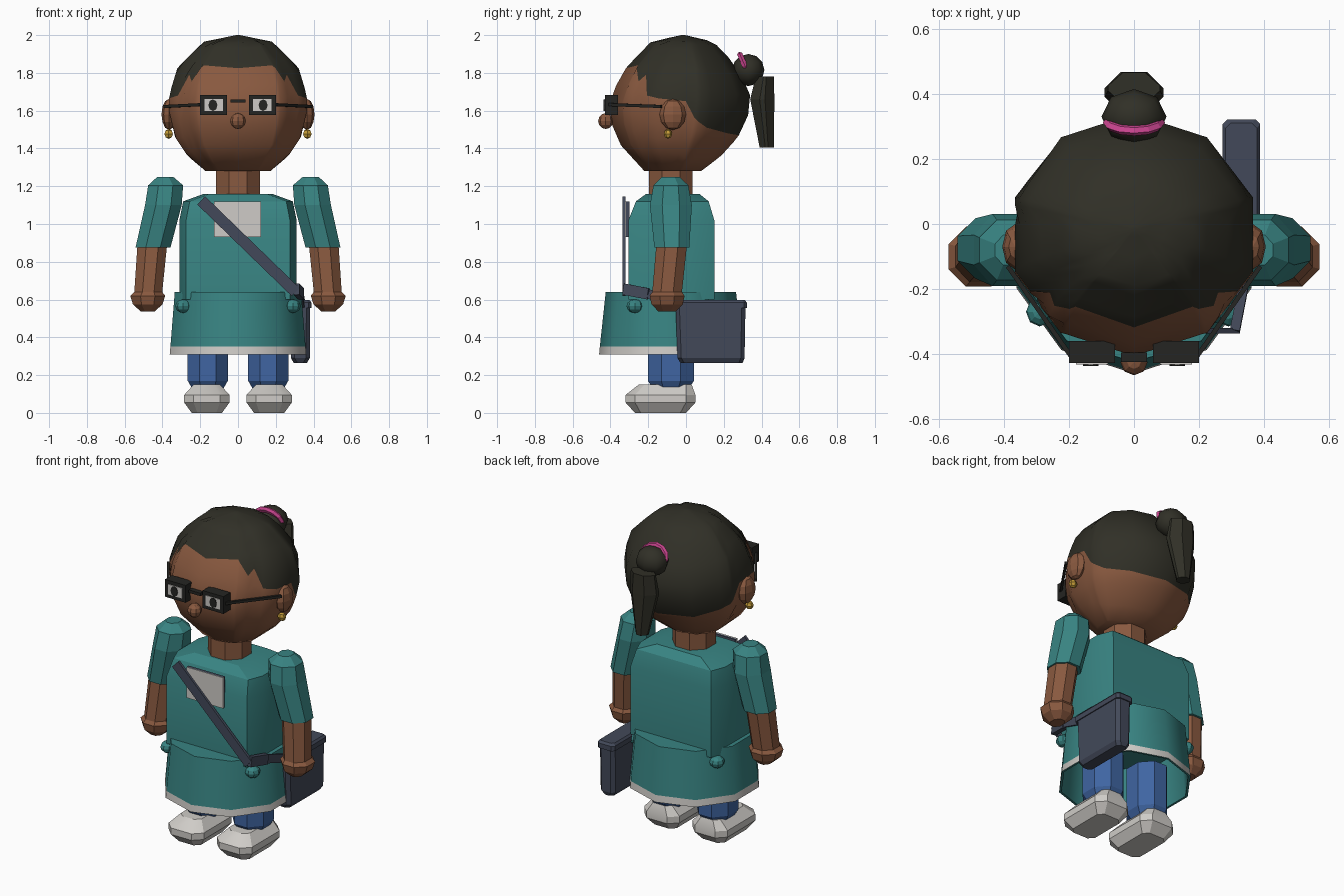
import bpy, bmesh, math
from mathutils import Vector, Matrix

if "Cube" in bpy.data.objects:
    bpy.data.objects.remove(bpy.data.objects["Cube"])

def material(name, r, g, b):
    m = bpy.data.materials.new(name)
    m.diffuse_color = (r, g, b, 1)
    m.use_nodes = True
    m.node_tree.nodes["Principled BSDF"].inputs["Base Color"].default_value = m.diffuse_color
    return m

SKIN = material("skin", .25, .10, .05)
HAIR = material("dark_hair", .03, .029, .02)
TEAL = material("teal_cloth", .04, .23, .225)
DENIM = material("blue_denim", .05, .13, .36)
PALE = material("pale_grey", .62, .60, .57)
SLATE = material("slate_bag", .055, .066, .1)
PINK = material("pink_tie", .60, .06, .28)
GOLD = material("gold", .55, .33, .04)
BLACK = material("black_frame", .018, .018, .016)

def finish(name, bm, mats, smooth):
    bmesh.ops.recalc_face_normals(bm, faces=bm.faces)
    me = bpy.data.meshes.new(name)
    bm.to_mesh(me)
    bm.free()
    for m in mats:
        me.materials.append(m)
    ob = bpy.data.objects.new(name, me)
    bpy.context.collection.objects.link(ob)
    if smooth:
        bpy.ops.object.select_all(action='DESELECT')
        ob.select_set(True)
        bpy.context.view_layer.objects.active = ob
        bpy.ops.object.shade_smooth_by_angle(angle=math.radians(smooth))
    return ob

def loft(name, rings, *mats, bands=None, smooth=0):
    """Skin a stack of equal-length rings and cap both ends."""
    bm = bmesh.new()
    vs = [[bm.verts.new(p) for p in ring] for ring in rings]
    n = len(vs[0])
    for i in range(len(vs) - 1):
        for j in range(n):
            k = (j + 1) % n
            f = bm.faces.new((vs[i][j], vs[i][k], vs[i + 1][k], vs[i + 1][j]))
            f.material_index = bands[i] if bands else 0
    bm.faces.new(vs[0]).material_index = bands[0] if bands else 0
    bm.faces.new(vs[-1]).material_index = bands[-1] if bands else 0
    return finish(name, bm, mats, smooth)

def ring(cx, cy, z, rx, ry, n=8, turn=.5):
    a = [2 * math.pi * (i + turn) / n for i in range(n)]
    return [(cx + rx * math.sin(t), cy - ry * math.cos(t), z) for t in a]

def rect8(cx, hx, y0, y1, z, cx_in, cy_in):
    """Rectangle with cut corners."""
    a, b = hx - cx_in, hx
    c, d = y0 + cy_in, y1 - cy_in
    pts = [(-a, y0), (a, y0), (b, c), (b, d), (a, y1), (-a, y1), (-b, d), (-b, c)]
    return [(cx + x, y, z) for x, y in pts]

def ball(name, loc, scale, mat, seg=8, rings=6, smooth=0):
    bm = bmesh.new()
    bmesh.ops.create_uvsphere(bm, u_segments=seg, v_segments=rings, radius=1,
                              matrix=Matrix.Translation(loc) @ Matrix.Diagonal((*scale, 1)))
    return finish(name, bm, [mat], smooth)

def box(name, lo, hi, mat):
    r = lambda z: [(lo[0], lo[1], z), (hi[0], lo[1], z), (hi[0], hi[1], z), (lo[0], hi[1], z)]
    return loft(name, [r(lo[2]), r(hi[2])], mat)

def beam(name, p, q, side, w, t, mat):
    """Flat bar from p to q, w wide along side and t thick."""
    p, q = Vector(p), Vector(q)
    s = Vector(side).normalized() * w / 2
    u = (q - p).cross(s).normalized() * t / 2
    return loft(name, [[e + s + u, e - s + u, e - s - u, e + s - u] for e in (p, q)], mat)

# Head: ten-sided egg (z, rx, ry, y centre) split by a zigzag hairline
EGG = [(1.28, .18, .15, -.07), (1.36, .28, .245, -.06), (1.46, .35, .325, -.05),
       (1.6, .384, .375, -.035), (1.68, .384, .37, -.03), (1.83, .336, .295, -.02),
       (1.965, .19, .165, -.02), (2.0, .01, .01, -.015)]
HAIRLINE = [(0, 1.825), (34, 1.84), (36, 1.825), (45, 1.755), (51, 1.79), (60, 1.68),
            (72, 1.665), (95, 1.65), (104, 1.56), (108, 1.54), (118, 1.51), (144, 1.48), (180, 1.47)]

def head_point(deg, z):
    for a, b in zip(EGG, EGG[1:]):
        if z <= b[0] + 1e-6:
            break
    f = (z - a[0]) / (b[0] - a[0])
    rx, ry, cy = (a[i] + (b[i] - a[i]) * f for i in (1, 2, 3))
    k = math.cos(math.radians(18)) / math.cos(math.radians(deg % 36 - 18))
    t = math.radians(deg)
    return (rx * k * math.sin(t), cy - ry * k * math.cos(t), z)

line = HAIRLINE + [(360 - a, z) for a, z in HAIRLINE[-2:0:-1]]
hair_f = [0, .2, .4, .6, .78, .9, .95, .98, 1]
skin_f = [0, .25, .45, .65, .83, 1]
rows = [[head_point(a, 1.28 + (z - 1.28) * f) for a, z in line] for f in skin_f]
rows += [[head_point(a, z + (2 - z) * f) for a, z in line] for f in hair_f[1:]]
loft("head", rows, SKIN, HAIR, bands=[0] * 5 + [1] * 8, smooth=60)
ball("nose", (0, -.425, 1.545), (.042, .04, .042), SKIN)

# Ponytail
ball("hair_bun", (0, .33, 1.815), (.1, .085, .085), HAIR, 8, 6, 50)
loft("ponytail", [rect8(0, .04, .39, .465, 1.405, .025, .03), rect8(0, .09, .34, .468, 1.66, .05, .05),
                  rect8(0, .08, .37, .465, 1.78, .045, .04)], HAIR)
bpy.ops.mesh.primitive_torus_add(major_segments=12, minor_segments=6, major_radius=.06, minor_radius=.02,
                                 location=(0, .312, 1.838), rotation=(math.radians(-66), 0, 0))
tie = bpy.context.object
tie.name = "hair_tie"
tie.scale = (1.2, 1, .8)
tie.data.materials.append(PINK)

# Neck and torso
loft("neck", [ring(0, -.08, z, .125, .125) for z in (1.1, 1.34)], SKIN)
loft("torso", [rect8(0, .31, -.305, .15, .6, .035, .11), rect8(0, .31, -.305, .15, 1.02, .035, .11),
               rect8(0, .29, -.265, .12, 1.12, .035, .09), rect8(0, .18, -.21, .07, 1.16, .03, .07)],
     TEAL, smooth=28)

# Skirt: open underneath, pale hem outside
sk = lambda z, rx, ry: ring(0, -.08, z, rx, ry, 10, 0)
loft("skirt", [sk(.6, .34, .335), sk(.31, .366, .366), sk(.31, .38, .38), sk(.352, .376, .376), sk(.64, .352, .345)],
     TEAL, PALE, bands=[0, 0, 1, 0], smooth=40)

# Name badge
box("badge_frame", (-.127, -.318, .93), (.122, -.3, 1.12), SLATE)
box("badge_back", (-.127, -.322, .93), (.122, -.312, 1.12), PALE)

# Shoulder bag with lid and strap
loft("bag", [rect8(.33, .035, -.03, .30, .265, .02, .02), rect8(.33, .05, -.045, .31, .29, .02, .02),
             rect8(.33, .052, -.055, .315, .57, .02, .02)], SLATE)
loft("bag_lid", [rect8(.33, .058, -.062, .322, .555, .015, .015), rect8(.33, .058, -.062, .322, .585, .015, .015),
                 rect8(.33, .048, -.05, .31, .598, .015, .015)], SLATE)
beam("strap_front", (-.195, -.328, 1.125), (.305, -.328, .64), (.7, 0, .72), .06, .016, SLATE)
beam("strap_side", (.31, -.33, .655), (.335, -.2, .63), (0, .15, 1), .06, .03, SLATE)
beam("strap_end", (.335, -.2, .63), (.345, -.02, .57), (0, .3, 1), .05, .02, SLATE)

# Glasses bridge
box("glasses_bridge", (-.04, -.425, 1.642), (.04, -.395, 1.66), BLACK)

for s, side in ((-1, "left"), (1, "right")):
    # Ears and earrings
    ball("ear_" + side, (s * .365, -.07, 1.58), (.04, .07, .082), SKIN)
    ball("earring_" + side, (s * .367, -.095, 1.477), (.026, .022, .026), GOLD, 6, 4)
    # Glasses and eyes
    x0, x1 = sorted((s * .058, s * .2))
    box("glasses_frame_" + side, (x0, -.428, 1.576), (x1, -.36, 1.683), BLACK)
    box("eye_" + side, (x0 + .022, -.432, 1.598), (x1 - .022, -.427, 1.661), PALE)
    pupil = [(s * .133 + .024 * math.cos(i * math.pi / 4), 1.629 + .031 * math.sin(i * math.pi / 4)) for i in range(8)]
    loft("pupil_" + side, [[(x, y, z) for x, z in pupil] for y in (-.431, -.436)], BLACK)
    beam("glasses_temple_" + side, (s * .195, -.405, 1.632), (s * .388, -.13, 1.622), (0, 0, 1), .016, .014, BLACK)
    # Arms
    arm = lambda x, y, z, rx, ry: ring(s * x, y, z, rx, ry)
    loft("sleeve_" + side, [arm(.385, -.08, 1.25, .045, .05), arm(.383, -.08, 1.205, .1, .1),
                            arm(.395, -.08, 1.1, .105, .12), arm(.45, -.075, .875, .1, .1)], TEAL)
    loft("forearm_" + side, [arm(.453, -.075, .9, .085, .088), arm(.475, -.1, .64, .08, .085),
                             arm(.478, -.1, .62, .1, .1), arm(.478, -.1, .575, .085, .09),
                             arm(.478, -.1, .537, .04, .05)], SKIN)
    # Legs and shoes
    leg = lambda z, r: ring(s * .16, -.08, z, r, r * 1.15)
    loft("leg_" + side, [leg(.13, .09), leg(.17, .115), leg(.45, .115)], DENIM, smooth=30)
    shoe = lambda hx, y0, y1, z, c: rect8(s * .165, hx, y0, y1, z, c, c)
    loft("shoe_" + side, [shoe(.08, -.27, .0, 0, .03), shoe(.12, -.32, .05, .055, .05),
                          shoe(.12, -.32, .05, .095, .05), shoe(.07, -.25, .03, .15, .03)], PALE, smooth=30)
    # Skirt buttons, front and back
    for y, end in ((-.27, "front"), (.11, "back")):
        ball(f"button_{end}_{side}", (s * .29, y, .565), (.042, .045, .036), TEAL)
